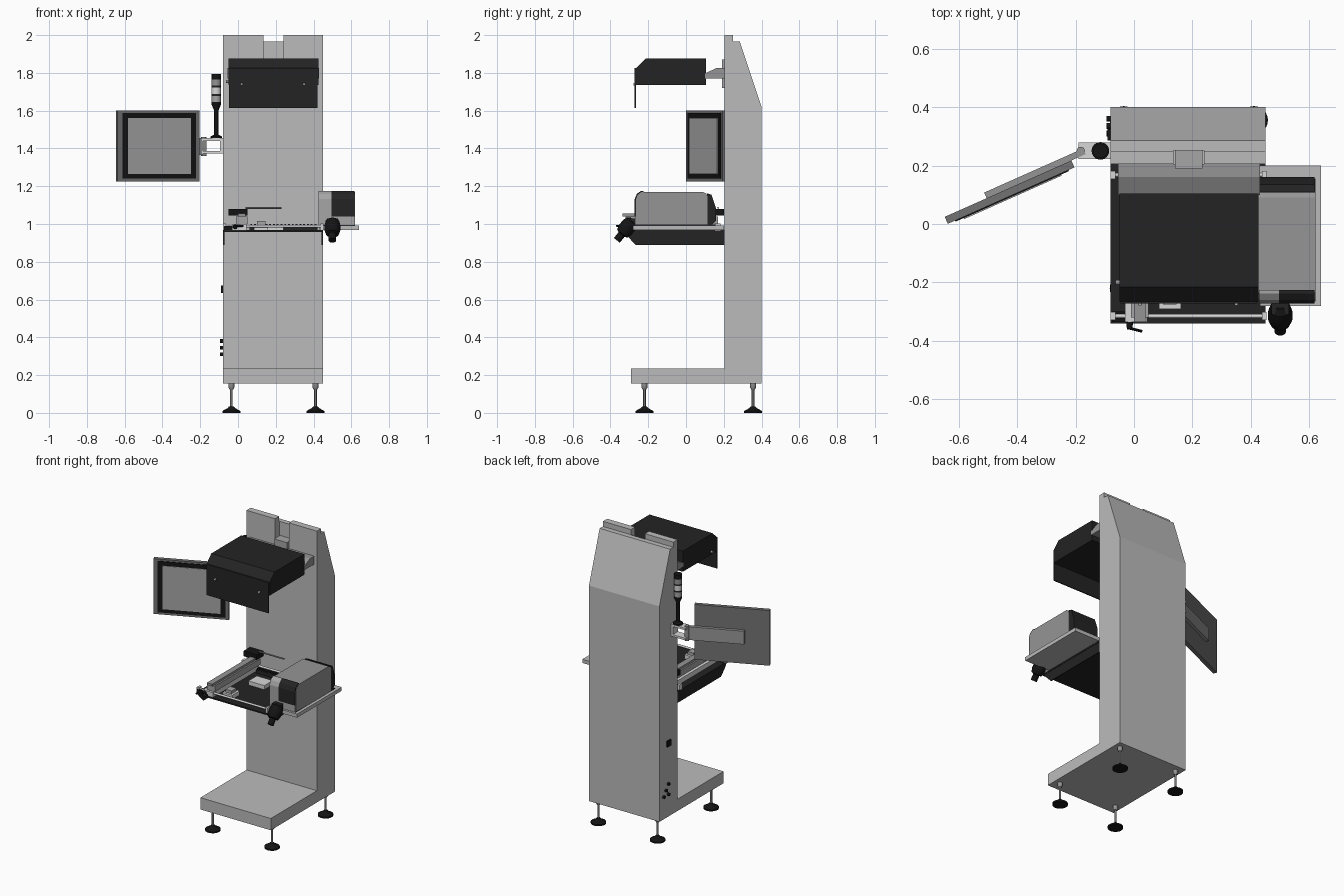
import bpy, bmesh, math
from mathutils import Vector, Matrix

if "Cube" in bpy.data.objects:
    bpy.data.objects.remove(bpy.data.objects["Cube"], do_unlink=True)


def material(name, value):
    m = bpy.data.materials.new(name)
    m.use_nodes = True
    color = (value, value, value, 1)
    m.diffuse_color = color
    m.node_tree.nodes["Principled BSDF"].inputs["Base Color"].default_value = color
    return m


cabinet = material("cabinet light grey", 0.5)
screen_grey = material("screen grey", 0.38)
housing = material("housing mid grey", 0.3)
frame_grey = material("dark frame grey", 0.17)
black = material("soft black", 0.017)
rubber = material("rubber black", 0.007)
white = material("pale metal", 0.68)


def finish(name, bm, mat):
    bmesh.ops.recalc_face_normals(bm, faces=bm.faces)
    mesh = bpy.data.meshes.new(name)
    bm.to_mesh(mesh)
    bm.free()
    mesh.materials.append(mat)
    ob = bpy.data.objects.new(name, mesh)
    bpy.context.collection.objects.link(ob)
    return ob


def box(name, x, y, z, mat):
    """Box from (min, max) pairs."""
    bm = bmesh.new()
    bmesh.ops.create_cube(bm, size=1)
    for v in bm.verts:
        v.co = [(a + b) / 2 + c * (b - a) for (a, b), c in zip((x, y, z), v.co)]
    return finish(name, bm, mat)


def prism(name, x, profile, mat):
    """Side profile of (y, z) points extruded along x."""
    bm = bmesh.new()
    face = bm.faces.new([bm.verts.new((x[0], *p)) for p in profile])
    ext = bmesh.ops.extrude_face_region(bm, geom=[face])["geom"]
    bmesh.ops.translate(bm, vec=(x[1] - x[0], 0, 0),
                        verts=[g for g in ext if isinstance(g, bmesh.types.BMVert)])
    return finish(name, bm, mat)


def lathe(name, base, axis, rings, mat, sides=24):
    """Solid of revolution: rings are (radius, distance along axis)."""
    bm = bmesh.new()
    loops = [[bm.verts.new((r * math.cos(i * math.tau / sides),
                            r * math.sin(i * math.tau / sides), h))
              for i in range(sides)] for r, h in rings]
    for a, b in zip(loops, loops[1:]):
        for i in range(sides):
            j = (i + 1) % sides
            bm.faces.new((a[i], a[j], b[j], b[i]))
    bm.faces.new(loops[0])
    bm.faces.new(loops[-1])
    turn = Vector((0, 0, 1)).rotation_difference(Vector(axis)).to_matrix().to_4x4()
    bm.transform(Matrix.Translation(base) @ turn)
    ob = finish(name, bm, mat)
    bpy.ops.object.select_all(action="DESELECT")
    ob.select_set(True)
    bpy.context.view_layer.objects.active = ob
    bpy.ops.object.shade_smooth_by_angle(angle=math.radians(35))
    return ob


# Cabinet: column and base in one L profile, with a slot at the top front
column = prism("column_and_base", (-0.08, 0.45),
               [(-0.29, 0.155), (0.4, 0.155), (0.4, 1.62), (0.285, 1.965), (0.25, 1.965),
                (0.25, 2), (0.205, 2), (0.205, 0.235), (-0.29, 0.235)], cabinet)
cutter = box("slot_cutter", (0.135, 0.24), (0.1, 0.252), (1.7, 2.1), cabinet)
cutter.hide_render = True
mod = column.modifiers.new("slot", "BOOLEAN")
mod.operation, mod.object, mod.solver = "DIFFERENCE", cutter, "EXACT"
bpy.context.view_layer.objects.active = column
bpy.ops.object.modifier_apply(modifier=mod.name)
bpy.data.objects.remove(cutter, do_unlink=True)

# Levelling feet
for x in (-0.035, 0.41):
    for y in (-0.22, 0.355):
        lathe("foot_pad", (x, y, 0), (0, 0, 1),
              [(0.048, 0), (0.048, 0.01), (0.02, 0.025), (0.012, 0.035)], rubber)
        lathe("foot_stem", (x, y, 0.03), (0, 0, 1), [(0.007, 0), (0.007, 0.12)], frame_grey, 12)
        lathe("foot_nut", (x, y, 0.125), (0, 0, 1), [(0.01, 0), (0.016, 0.01), (0.016, 0.03)],
              housing, 12)

# Switch and sockets on the cabinet side
box("power_switch", (-0.09, -0.079), (0.285, 0.325), (0.635, 0.675), rubber)
for y, z in ((0.36, 0.31), (0.31, 0.31), (0.335, 0.345), (0.31, 0.38)):
    lathe("socket", (-0.079, y, z), (-1, 0, 0), [(0.01, 0), (0.01, 0.015)], rubber, 12)

# Upper head with its hanging shield and bracket
prism("head_cover", (-0.05, 0.425),
      [(-0.265, 1.735), (-0.265, 1.825), (-0.215, 1.875), (0.105, 1.875), (0.105, 1.735)], black)
box("head_shield", (-0.047, 0.42), (-0.272, -0.265), (1.615, 1.825), black)
prism("head_bracket", (-0.055, 0.43),
      [(0.1, 1.77), (0.1, 1.797), (0.16, 1.825), (0.206, 1.825), (0.206, 1.77)], housing)
box("head_slide", (0.14, 0.235), (0.19, 0.252), (1.72, 1.87), screen_grey)
for x in (0.02, 0.35):
    lathe("shield_screw", (x, -0.272, 1.74), (0, -1, 0), [(0.007, 0), (0.005, 0.006)], white, 12)
lathe("head_side_knob", (-0.05, -0.2, 1.755), (-1, 0, 0), [(0.008, 0), (0.008, 0.014)], housing, 12)

# Work table: thin top and two side cheeks
box("table_top", (-0.08, 0.45), (-0.34, 0.205), (0.958, 0.967), black)
for x in (-0.078, 0.442):
    prism("table_cheek", (x, x + 0.006),
          [(-0.265, 0.888), (0.205, 0.888), (0.205, 0.965), (-0.33, 0.965), (-0.31, 0.935)], black)

# Guide rods with end brackets
for y in (-0.315, 0.168):
    lathe("guide_rod", (-0.075, y, 0.988), (1, 0, 0), [(0.007, 0), (0.007, 0.52)], white, 12)
    for x in (-0.08, 0.437):
        box("rod_bracket", (x, x + 0.016), (y - 0.014, y + 0.014), (0.966, 1.002), white)

# Toothed rack along the back of the table
box("rack_bar", (0.06, 0.42), (0.11, 0.135), (0.966, 0.99), black)
for i in range(18):
    x = 0.065 + i * 0.02
    box("rack_tooth", (x, x + 0.01), (0.11, 0.135), (0.99, 1.0), black)

# Sliding carriage with clamps
box("carriage_foot", (-0.03, 0.045), (-0.335, 0.15), (0.967, 1.0), white)
box("carriage_beam", (-0.01, 0.05), (-0.32, 0.17), (1.0, 1.04), screen_grey)
box("carriage_cover", (0.0, 0.04), (-0.335, 0.15), (1.04, 1.055), housing)
box("carriage_clamp", (-0.05, 0.05), (0.13, 0.2), (1.045, 1.08), rubber)
lathe("pointer_rod", (0.04, 0.17, 1.085), (1, 0, 0), [(0.005, 0), (0.005, 0.19)], housing, 8)
lathe("lever_pivot", (-0.015, -0.335, 0.985), (0, -1, 0), [(0.012, 0), (0.009, 0.025)], rubber, 12)
lathe("lever_handle", (-0.02, -0.355, 0.99), (1, -0.25, 0), [(0.005, 0), (0.005, 0.05)], rubber, 8)
box("carriage_latch", (-0.075, -0.03), (-0.335, -0.3), (0.967, 0.99), rubber)

# Small fixtures on the table
box("sensor_block", (0.085, 0.16), (-0.29, -0.21), (0.967, 0.995), white)
box("sensor_cap", (0.1, 0.145), (-0.275, -0.225), (0.995, 1.015), screen_grey)
box("support_plate", (0.12, 0.24), (-0.06, 0.03), (0.967, 0.995), white)

# Side shelf
box("shelf", (0.43, 0.64), (-0.28, 0.2), (0.967, 0.992), cabinet)
box("shelf_mat", (0.45, 0.62), (-0.265, 0.155), (0.992, 0.997), black)

# Feeder housing on the shelf
prism("feeder_body", (0.425, 0.62),
      [(-0.265, 0.99), (-0.265, 1.13), (-0.255, 1.155), (-0.235, 1.17),
       (0.09, 1.17), (0.108, 1.16), (0.115, 1.14), (0.115, 0.99)], housing)
prism("feeder_back_cap", (0.428, 0.617),
      [(0.11, 0.992), (0.11, 1.163), (0.135, 1.155), (0.16, 1.08), (0.16, 1.02), (0.135, 0.992)],
      black)
front_skin = [(-0.272, 1.04), (-0.272, 1.132), (-0.26, 1.16), (-0.237, 1.176),
              (-0.225, 1.176), (-0.225, 1.04)]
prism("feeder_front_panel", (0.495, 0.618), front_skin, black)
prism("feeder_front_strip", (0.427, 0.495), front_skin, screen_grey)
box("feeder_lower_front", (0.427, 0.618), (-0.271, -0.26), (0.995, 1.04), screen_grey)

# Tilted hand knob
lathe("hand_knob", (0.5, -0.285, 1.015), (0, -0.62, -0.78),
      [(0.018, -0.01), (0.036, 0.005), (0.042, 0.03), (0.042, 0.06), (0.034, 0.085),
       (0.02, 0.09), (0.02, 0.13)], rubber)
box("knob_mount", (0.47, 0.53), (-0.31, -0.26), (0.995, 1.03), black)

# Monitor on a swivelled arm, laid out flat then turned about z
turn = (Matrix.Translation((-0.425, 0.108, 0))
        @ Matrix.Rotation(math.radians(24), 4, "Z"))
for name, x, y, z, mat in (
        ("monitor_case", (-0.237, 0.237), (-0.012, 0.014), (1.225, 1.6), frame_grey),
        ("monitor_bezel", (-0.21, 0.215), (-0.016, -0.012), (1.24, 1.588), rubber),
        ("monitor_screen", (-0.18, 0.185), (-0.02, -0.016), (1.265, 1.56), screen_grey),
        ("monitor_arm", (-0.08, 0.29), (0.014, 0.035), (1.365, 1.455), housing)):
    box(name, x, y, z, mat).matrix_world = turn

# Arm bracket: two plates joined by a hinge post
for z in (1.372, 1.44):
    box("bracket_plate", (-0.19, -0.075), (0.222, 0.278), (z, z + 0.014), white)
box("bracket_wall", (-0.095, -0.078), (0.222, 0.278), (1.372, 1.454), white)
lathe("hinge_post", (-0.182, 0.25, 1.36), (0, 0, 1), [(0.014, 0), (0.014, 0.1)], housing, 16)

# Signal tower
tower = (-0.115, 0.25, 0)
lathe("tower_base", tower, (0, 0, 1), [(0.03, 1.454), (0.03, 1.464), (0.012, 1.472)], rubber)
lathe("tower_pole", tower, (0, 0, 1),
      [(0.011, 1.46), (0.011, 1.6), (0.024, 1.63), (0.024, 1.645)], rubber)
for z0, z1, mat in ((1.645, 1.678, screen_grey), (1.678, 1.688, black), (1.688, 1.722, white),
                    (1.722, 1.732, black), (1.732, 1.765, housing), (1.765, 1.795, rubber)):
    lathe("tower_segment", tower, (0, 0, 1), [(0.025, z0), (0.025, z1)], mat)
